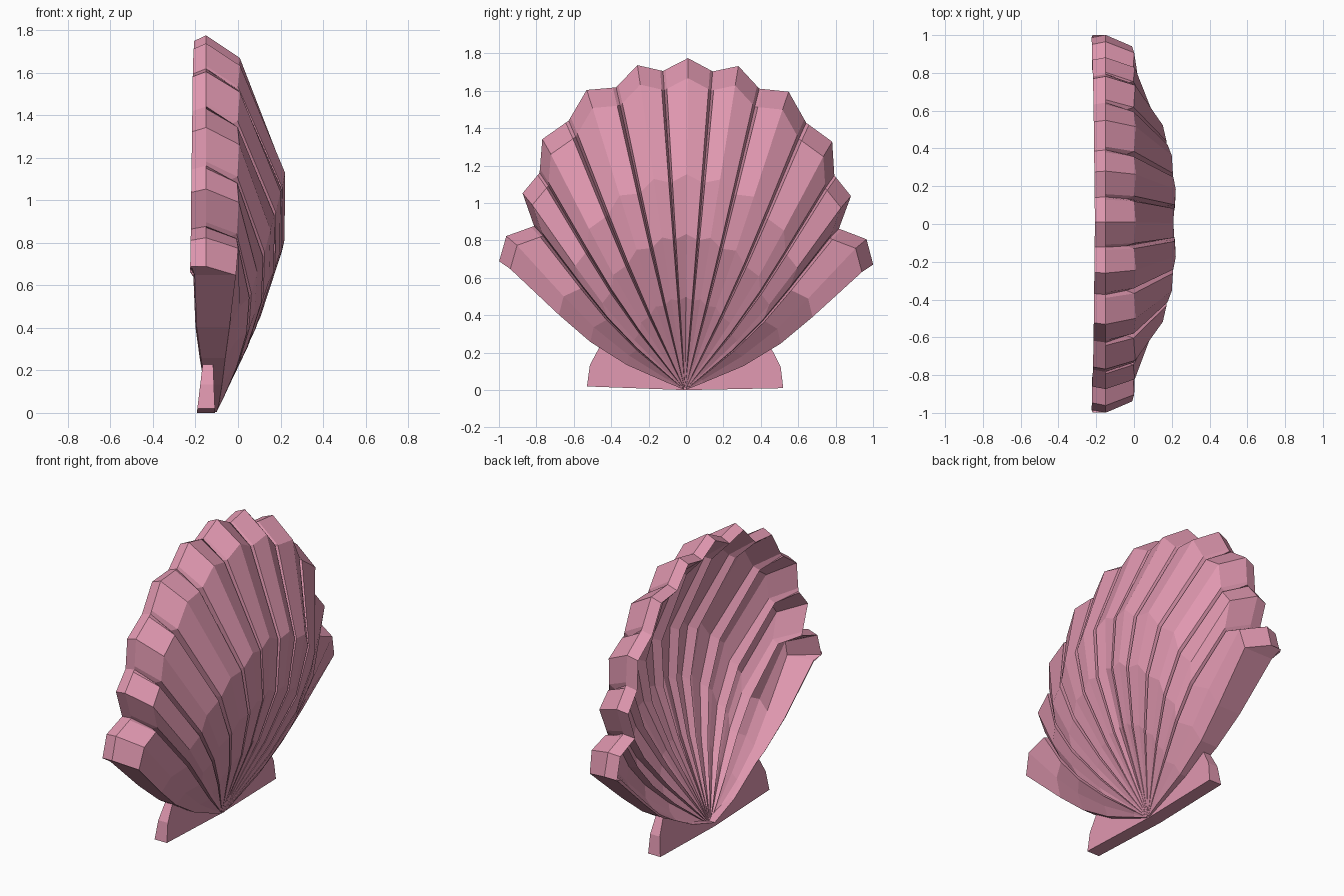
import bpy, bmesh, math

if "Cube" in bpy.data.objects:
    bpy.data.objects.remove(bpy.data.objects["Cube"])

pink = bpy.data.materials.new("shell pink")
pink.diffuse_color = (0.74, 0.31, 0.43, 1)
pink.use_nodes = True
pink.node_tree.nodes["Principled BSDF"].inputs["Base Color"].default_value = pink.diffuse_color
TILT = math.radians(0.5)          # the whole shell leans very slightly to +y
WALL = .055                       # thickness of the bowl


def finish(name, bm):
    for v in bm.verts:
        _, y, z = v.co
        v.co.y = y * math.cos(TILT) + z * math.sin(TILT) - .005
        v.co.z = max(0, z * math.cos(TILT) - y * math.sin(TILT))
    bmesh.ops.recalc_face_normals(bm, faces=bm.faces[:])
    me = bpy.data.meshes.new(name)
    bm.to_mesh(me)
    bm.free()
    me.materials.append(pink)
    ob = bpy.data.objects.new(name, me)
    bpy.context.collection.objects.link(ob)
    return ob


# Scalloped outline of one half (y, z): peak, notch, peak, notch ... outer edge
half = [(0, 1.775), (.133, 1.705), (.27, 1.735), (.383, 1.615), (.54, 1.60),
        (.635, 1.435), (.775, 1.335), (.788, 1.155), (.878, 1.045),
        (.815, .87), (.963, .815), (1.0, .68)]
outline = [(-y, z) for y, z in half[:0:-1]] + half
lerp = lambda a, b, t: tuple(p + (q - p) * t for p, q in zip(a, b))

# Cross-section: groove -> steep wall -> rib edge -> crown -> rib edge -> groove
section = []                      # (rim point, groove amount, crown lift, skirt)
n = len(outline)
for i, p in enumerate(outline):
    if i == 0:                    # folded outer edge of the first and last rib
        section += [(p, 0, 0, 2), (p, 0, 0, 1)]
    elif i == n - 1:
        section += [(p, 0, 0, 1), (p, 0, 0, 2)]
    elif (i - n // 2) % 2 == 0:
        section.append((p, 0, 1, 0))
    else:
        section += [(lerp(p, outline[i - 1], .11), 0, 0, 0), (p, 1, 0, 0),
                    (lerp(p, outline[i + 1], .11), 0, 0, 0)]

# Hinge to rim: radius, spread, side depth, bulge, skirt depth, groove
stations = [(.008, 1.22, -.10, .00, .06, .000),
            (.085, 1.22, -.09, .05, .065, .015),
            (.28, 1.205, -.075, .19, .085, .04),
            (.47, 1.14, -.06, .28, .12, .055),
            (.65, 1.07, -.04, .26, .16, .06),
            (.94, 1.00, -.01, .01, .20, .04)]


def column(p, groove, lift, skirt):
    ang, rad = math.atan2(p[0], p[1]), math.hypot(*p)
    deg = abs(math.degrees(ang))
    w = max(0, 1 - (deg / 54) ** 2.15) - .07 * max(0, 1 - deg / 6)
    place = lambda x, r, a: (x, r * math.sin(a), r * math.cos(a))
    outer, inner = [], []
    for s, spread, side, bulge, fold, depth in stations:
        a, r = ang * (1 + (spread - 1) * min(1, deg / 56)), rad * s
        x = side + bulge * w - depth * groove + .01 * lift * s
        if skirt == 2:
            outer.append(place(x - fold + .006, r, a))
            inner.append(place(x - fold, r, a * .985))
        else:
            outer.append(place(x, r, a))
            inner.append(place(x - WALL, r * (1 - .03 * s), a * (.95 if skirt else 1)))
    # bevelled rim and its inner lip
    back = -.207 - .018 * deg / 56
    outer.append((-.15 if skirt < 2 else back + .006, *p))
    inner.append((back, p[0] * .985, p[1] * .985))
    return outer, inner


# Ribbed shell bowl
bm = bmesh.new()
cols = []
for sec in section:
    o, i = column(*sec)
    cols.append([bm.verts.new(c) for c in o + i[::-1]])
for a, b in zip(cols, cols[1:]):
    for k in range(len(a)):
        m = (k + 1) % len(a)
        bm.faces.new((a[k], a[m], b[m], b[k]))
for c in (cols[0], cols[-1]):     # close the side edges
    for k in range(len(c) // 2 - 1):
        bm.faces.new((c[k], c[k + 1], c[-k - 2], c[-k - 1]))
finish("ribbed_shell", bm)

# Hinge ears on both sides of the base
ear = [(0, 0), (.525, .015), (.51, .13), (.46, .225), (.2, .085), (0, .02)]
bm = bmesh.new()
for side in (-1, 1):
    f, b = [[bm.verts.new(((-.108 - .04 * z) if front else (-.193 + .12 * z),
                           side * y, z)) for y, z in ear] for front in (True, False)]
    bm.faces.new(f)
    bm.faces.new(b)
    for k in range(len(f) - 1):   # the two halves meet at the middle
        bm.faces.new((f[k], f[k + 1], b[k + 1], b[k]))
bmesh.ops.remove_doubles(bm, verts=bm.verts[:], dist=.0005)
finish("hinge_ears", bm)
